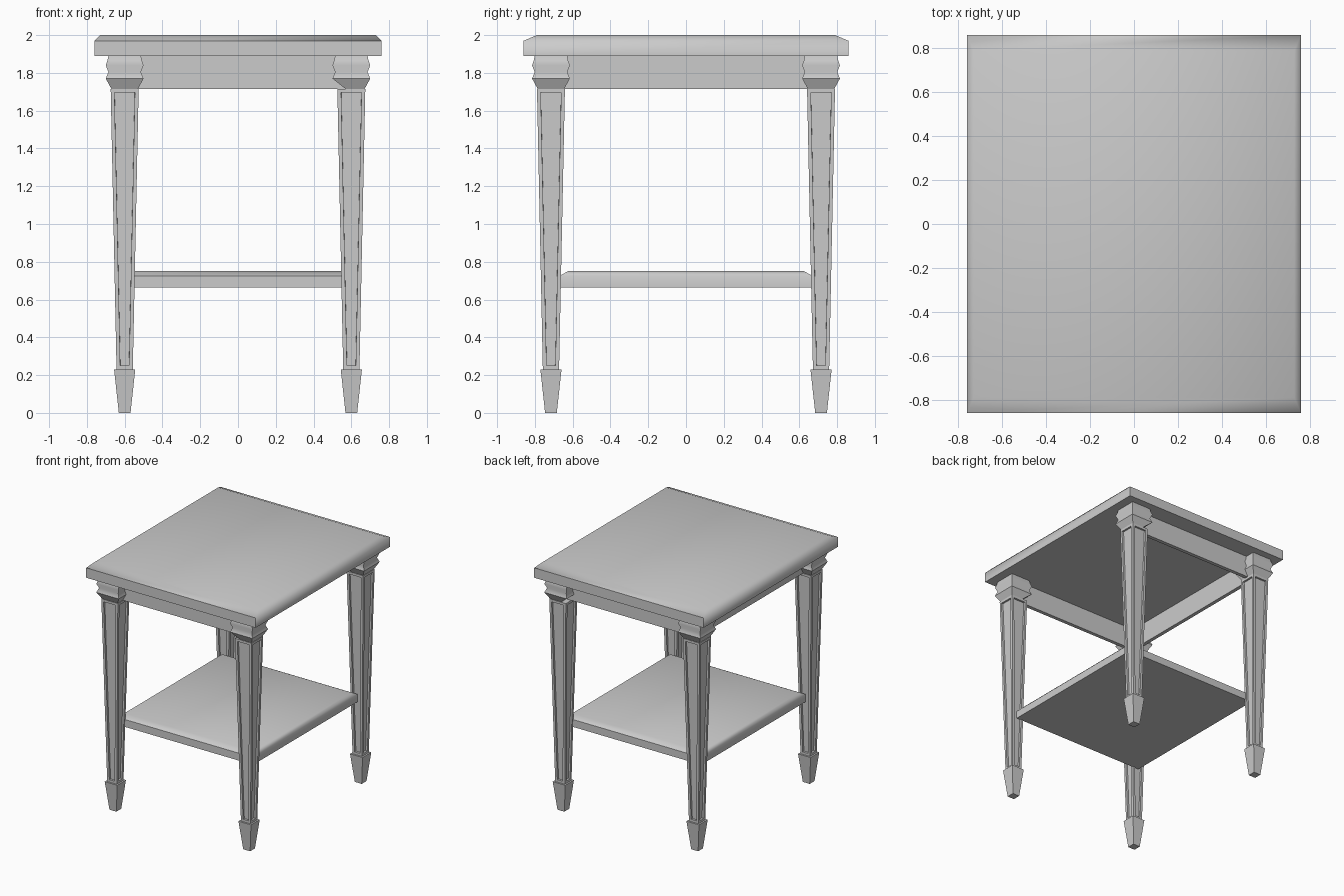
import bpy, bmesh, math

if "Cube" in bpy.data.objects:
    bpy.data.objects.remove(bpy.data.objects["Cube"])


def loft(name, rings, loc=(0, 0, 0), panel=False, smooth=0, tweak=None):
    """Stack rectangular rings (half_x, half_y, z) into a closed solid."""
    bm = bmesh.new()
    rows = [[bm.verts.new((sx * hx, sy * hy, z))
             for sx, sy in ((-1, -1), (1, -1), (1, 1), (-1, 1))]
            for hx, hy, z in rings]
    bm.faces.new(rows[0][::-1])
    bm.faces.new(rows[-1])
    sides = [bm.faces.new((a[i], a[(i + 1) % 4], b[(i + 1) % 4], b[i]))
             for a, b in zip(rows, rows[1:]) for i in range(4)]
    bm.normal_update()
    if panel:  # sunken tapered panel on each side
        bmesh.ops.inset_individual(bm, faces=sides, thickness=0.028)
        bmesh.ops.inset_individual(bm, faces=sides, thickness=0.001, depth=-0.015)
    if tweak:
        tweak(rows)
    bmesh.ops.recalc_face_normals(bm, faces=bm.faces)
    mesh = bpy.data.meshes.new(name)
    bm.to_mesh(mesh)
    bm.free()
    ob = bpy.data.objects.new(name, mesh)
    ob.location = loc
    bpy.context.collection.objects.link(ob)
    if smooth:
        bpy.ops.object.select_all(action='DESELECT')
        ob.select_set(True)
        bpy.context.view_layer.objects.active = ob
        bpy.ops.object.shade_smooth_by_angle(angle=math.radians(smooth))
    return ob


# table top and lower shelf with chamfered upper edges
loft("table_top", [(0.76, 0.86, 1.89), (0.76, 0.86, 1.97), (0.73, 0.79, 2.0)], smooth=50)
loft("lower_shelf", [(0.605, 0.67, 0.665), (0.605, 0.67, 0.725), (0.58, 0.625, 0.75)], smooth=50)

# apron boards on three sides; the right side is left open
for name, hx, hy, x, y in (("front_apron", 0.58, 0.015, 0, -0.705),
                           ("back_apron", 0.58, 0.015, 0, 0.705),
                           ("left_apron", 0.015, 0.70, -0.585, 0)):
    loft(name, [(hx, hy, 1.715), (hx, hy, 1.89)], (x, y, 0))

CAP = [(0.07, 1.715), (0.10, 1.77), (0.086, 1.805), (0.10, 1.84), (0.091, 1.865), (0.086, 1.89)]


def cut_back(rows):
    # inner lower edge of the blocks beside the open side
    for i in (0, 3):
        rows[0][i].co.x = -0.03


# legs: tapered foot, panelled shaft and moulded block
for sx, side in ((-1, "left"), (1, "right")):
    for sy, end in ((-1, "front"), (1, "back")):
        loc = (sx * 0.6, sy * 0.715, 0)
        tag = f"{end}_{side}"
        loft(tag + "_foot", [(0.031, 0.031, 0), (0.056, 0.056, 0.23)], loc)
        loft(tag + "_leg", [(0.043, 0.043, 0.23), (0.074, 0.074, 1.715)], loc, panel=True)
        loft(tag + "_block", [(h, h, z) for h, z in CAP], loc, smooth=50,
             tweak=cut_back if sx > 0 else None)
